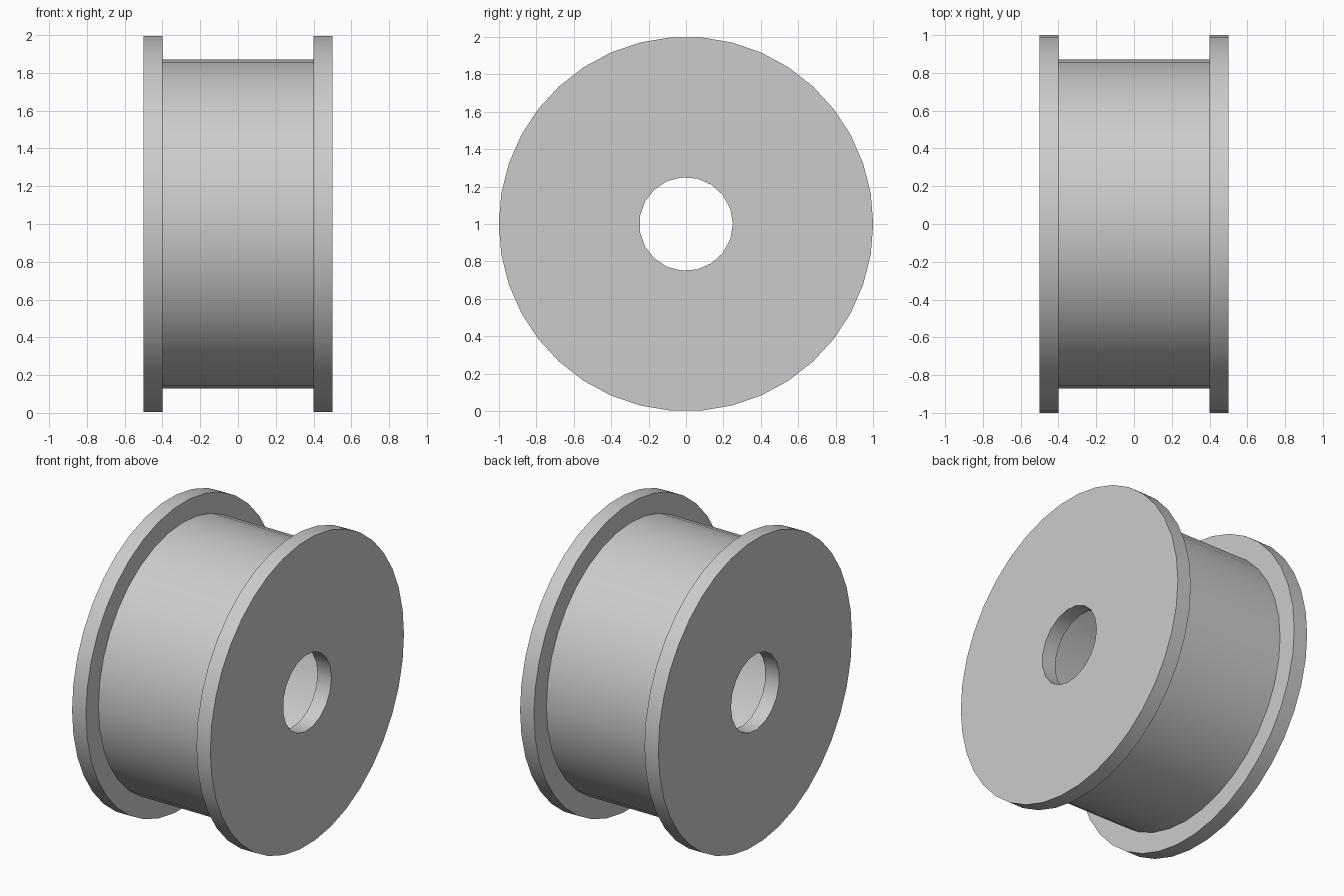
import bpy
import bmesh
from math import radians
from mathutils import Matrix, Vector

cube = bpy.data.objects.get("Cube")
if cube:
    bpy.data.objects.remove(cube, do_unlink=True)

grey = bpy.data.materials.new("light_grey")
grey.use_nodes = True
colour = (0.6, 0.6, 0.6, 1)
grey.diffuse_color = colour
grey.node_tree.nodes["Principled BSDF"].inputs["Base Color"].default_value = colour

CENTRE_Z = 1.0


def ring(name, x, length, outer, inner, outer_sides, inner_sides):
    """Cylinder along x, starting at x, with a round hole through it."""
    bm = bmesh.new()
    turn = Matrix.Rotation(radians(90), 4, "Y")
    for radius, sides in ((outer, outer_sides), (inner, inner_sides)):
        bmesh.ops.create_circle(bm, radius=radius, segments=sides, matrix=turn)
    bmesh.ops.triangle_fill(bm, edges=bm.edges[:], use_beauty=True,
                            normal=Vector((1, 0, 0)))
    # Keep the first cap and extrude a second one
    swept = bmesh.ops.extrude_face_region(bm, geom=bm.faces[:],
                                          use_keep_orig=True)["geom"]
    moved = [g for g in swept if isinstance(g, bmesh.types.BMVert)]
    bmesh.ops.translate(bm, verts=moved, vec=(length, 0, 0))
    bmesh.ops.recalc_face_normals(bm, faces=bm.faces[:])

    mesh = bpy.data.meshes.new(name)
    bm.to_mesh(mesh)
    bm.free()
    mesh.materials.append(grey)
    obj = bpy.data.objects.new(name, mesh)
    obj.location = (x, 0, CENTRE_Z)
    bpy.context.collection.objects.link(obj)

    bpy.ops.object.select_all(action="DESELECT")
    obj.select_set(True)
    bpy.context.view_layer.objects.active = obj
    bpy.ops.object.shade_smooth_by_angle(angle=radians(30))


# End discs with the axle hole
ring("left_flange", 0.4, 0.1, 1.0, 0.25, 38, 19)
ring("right_flange", -0.5, 0.1, 1.0, 0.25, 38, 19)

# Hollow drum between the discs
ring("drum", -0.4, 0.8, 0.87, 0.85, 36, 36)
